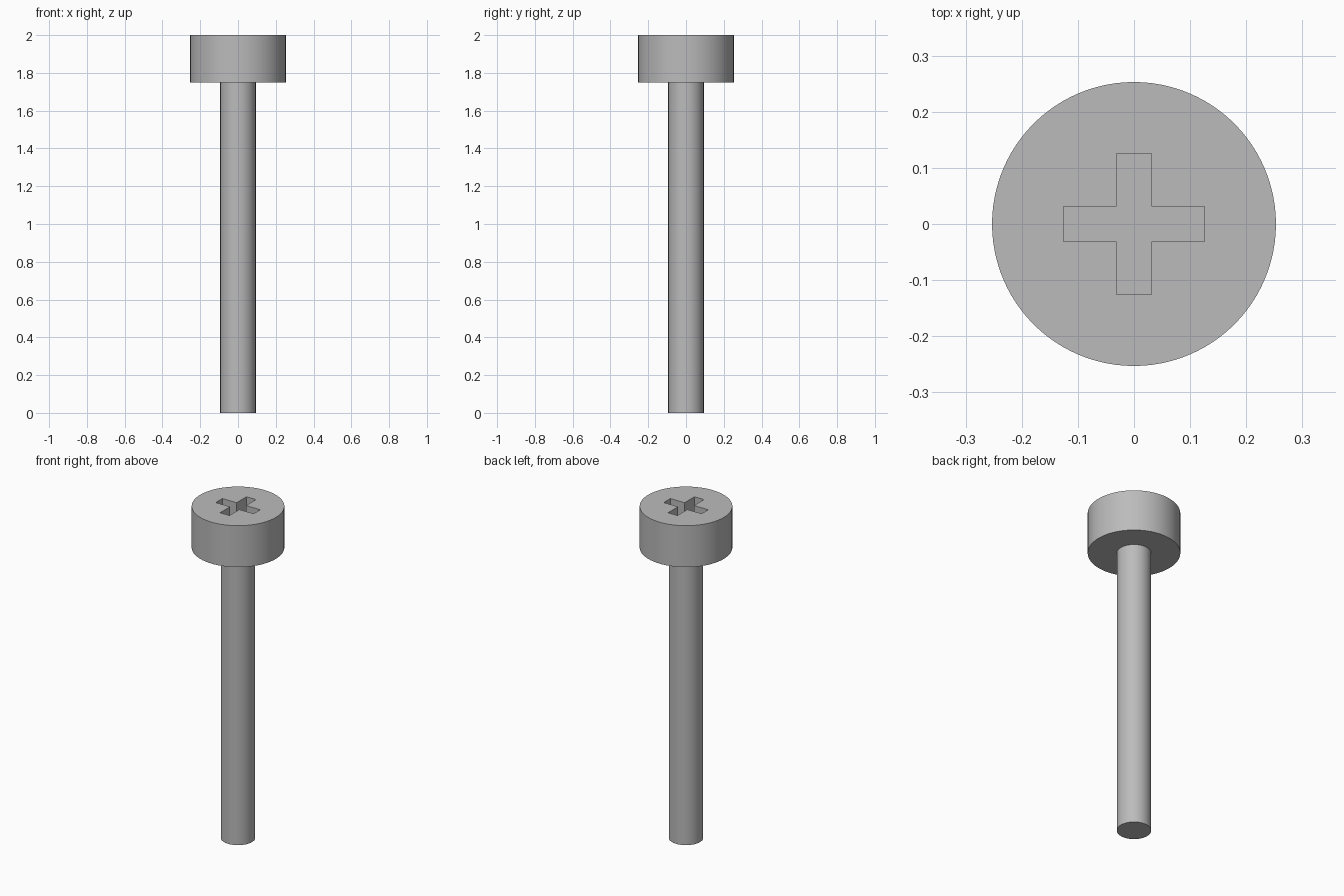
import bpy, bmesh

cube = bpy.data.objects.get("Cube")
if cube:
    bpy.data.objects.remove(cube, do_unlink=True)

HEAD_RADIUS, SHAFT_RADIUS = 0.253, 0.094
HEAD_BASE, TOP = 1.75, 2.0
ARM, HALF_WIDTH, DEPTH = 0.126, 0.0315, 0.127

steel = bpy.data.materials.new("steel_grey")
steel.use_nodes = True
colour = (0.5, 0.5, 0.5, 1)
steel.diffuse_color = colour
steel.node_tree.nodes["Principled BSDF"].inputs["Base Color"].default_value = colour


def prism(name, outline, bottom, top):
    """Extrude a flat outline upward into a closed solid."""
    bm = bmesh.new()
    face = bm.faces.new([bm.verts.new((x, y, bottom)) for x, y in outline])
    grown = bmesh.ops.extrude_face_region(bm, geom=[face])["geom"]
    verts = [v for v in grown if isinstance(v, bmesh.types.BMVert)]
    bmesh.ops.translate(bm, verts=verts, vec=(0, 0, top - bottom))
    bmesh.ops.recalc_face_normals(bm, faces=bm.faces)
    mesh = bpy.data.meshes.new(name)
    bm.to_mesh(mesh)
    bm.free()
    mesh.materials.append(steel)
    obj = bpy.data.objects.new(name, mesh)
    bpy.context.collection.objects.link(obj)
    return obj


def cylinder(name, radius, bottom, top):
    bpy.ops.mesh.primitive_cylinder_add(
        vertices=96, radius=radius, depth=top - bottom,
        location=(0, 0, (top + bottom) / 2))
    obj = bpy.context.object
    obj.name = name
    obj.data.materials.append(steel)
    return obj


def activate(obj):
    bpy.ops.object.select_all(action="DESELECT")
    obj.select_set(True)
    bpy.context.view_layer.objects.active = obj


# Plain shaft and wide cylindrical head
shaft = cylinder("shaft", SHAFT_RADIUS, 0, HEAD_BASE)
head = cylinder("head", HEAD_RADIUS, HEAD_BASE, TOP)

# Cross-shaped driver recess: one arm's three corners turned four times
outline = []
x_y = [(ARM, -HALF_WIDTH), (ARM, HALF_WIDTH), (HALF_WIDTH, HALF_WIDTH)]
for turn in range(4):
    outline += x_y
    x_y = [(-y, x) for x, y in x_y]
cutter = prism("recess_cutter", outline, TOP - DEPTH, TOP + DEPTH)
cutter.hide_render = True

activate(head)
cut = head.modifiers.new("cross_recess", "BOOLEAN")
cut.operation, cut.solver, cut.object = "DIFFERENCE", "EXACT", cutter
bpy.ops.object.modifier_apply(modifier=cut.name)
bpy.data.objects.remove(cutter, do_unlink=True)

# Round sides smooth, rims and recess crisp
for part in (shaft, head):
    activate(part)
    bpy.ops.object.shade_smooth_by_angle()
